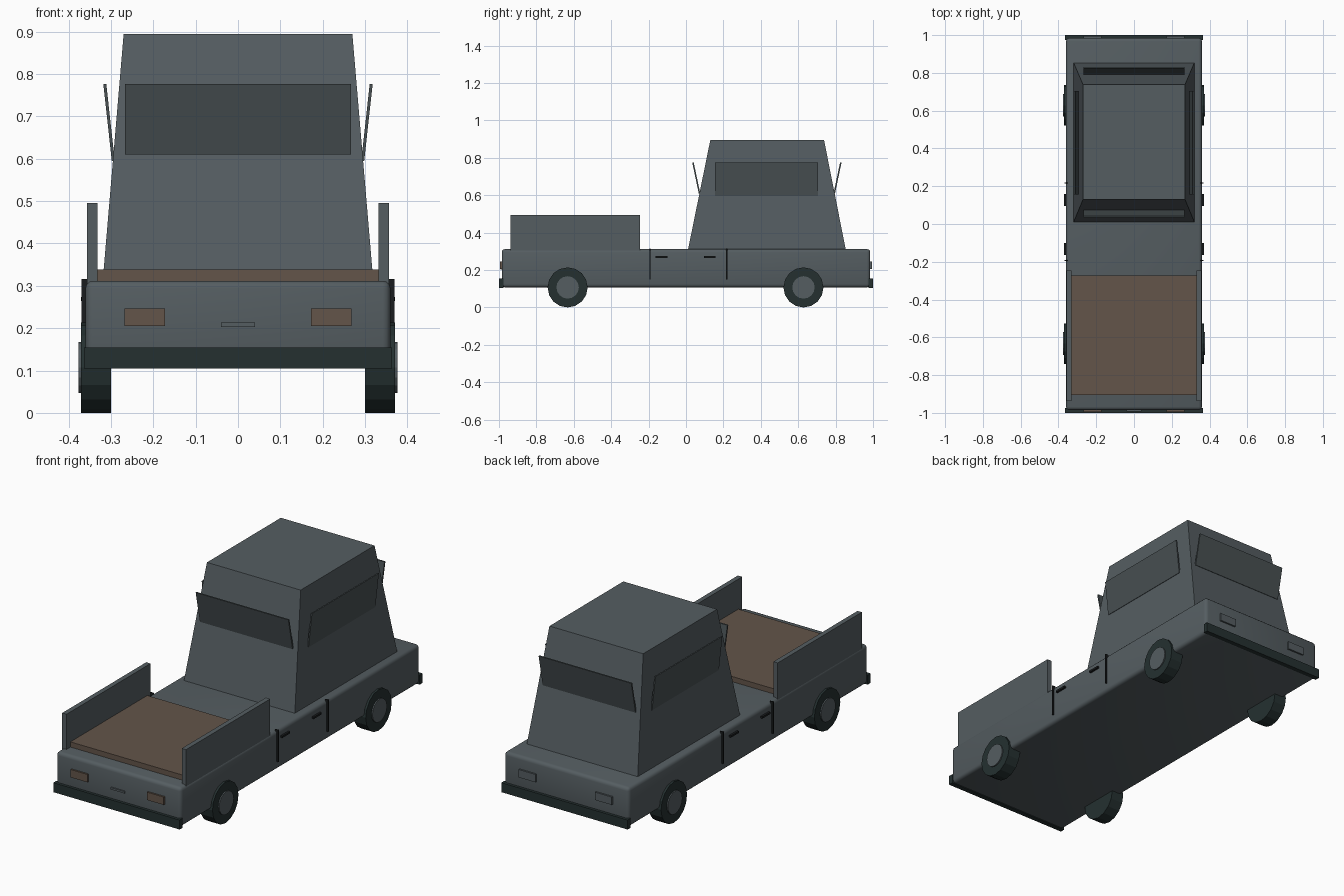
import bpy, bmesh, math
from mathutils import Matrix

if "Cube" in bpy.data.objects:
    bpy.data.objects.remove(bpy.data.objects["Cube"])


def material(name, rgb):
    m = bpy.data.materials.new(name)
    m.use_nodes = True
    m.diffuse_color = (*rgb, 1)
    m.node_tree.nodes["Principled BSDF"].inputs["Base Color"].default_value = (*rgb, 1)
    return m


GREY = material("slate grey paint", (0.09, 0.11, 0.12))
GLASS = material("dark glass", (0.065, 0.08, 0.085))
RUBBER = material("dark rubber", (0.018, 0.03, 0.03))
BROWN = material("brown wood", (0.125, 0.09, 0.067))
BLACK = material("black trim", (0.01, 0.012, 0.013))


def finish(name, bm, mat):
    bmesh.ops.recalc_face_normals(bm, faces=bm.faces)
    mesh = bpy.data.meshes.new(name)
    bm.to_mesh(mesh)
    bm.free()
    mesh.materials.append(mat)
    ob = bpy.data.objects.new(name, mesh)
    bpy.context.collection.objects.link(ob)
    return ob


def box(name, x, y, z, mat, bevel=0):
    """Box from (min, max) ranges."""
    bm = bmesh.new()
    bmesh.ops.create_cube(bm, size=1)
    for v in bm.verts:
        v.co = [r[0] if c < 0 else r[1] for c, r in zip(v.co, (x, y, z))]
    if bevel:
        bmesh.ops.bevel(bm, geom=bm.edges[:], offset=bevel, segments=3,
                        profile=0.5, affect='EDGES')
    return finish(name, bm, mat)


def side(s, a, b):
    return tuple(sorted((s * a, s * b)))


def disc(name, s, x, y, radius, mat):
    """Wheel-like cylinder along x."""
    bm = bmesh.new()
    bmesh.ops.create_cone(bm, cap_ends=True, segments=16, radius1=radius,
                          radius2=radius, depth=x[1] - x[0])
    turn = Matrix.Rotation(math.pi / 2, 4, 'Y')
    bm.transform(Matrix.Translation((s * sum(x) / 2, y, 0.107)) @ turn)
    return finish(name, bm, mat)


def shear_out(ob, axis, amount, base):
    """Lean a plate outward as it rises."""
    for v in ob.data.vertices:
        v.co[axis] += amount * (v.co.z - base)


# Body with rounded edges
body = box("body", (-0.36, 0.36), (-0.985, 0.985), (0.107, 0.312), GREY, 0.018)
for p in body.data.polygons:
    p.use_smooth = True
bpy.context.view_layer.objects.active = body
body.select_set(True)
bpy.ops.object.shade_smooth_by_angle(angle=math.radians(35))

# Tapered cab
cab = box("cab", (-0.32, 0.32), (0.01, 0.855), (0.305, 0.895), GREY)
for v in cab.data.vertices:
    if v.co.z > 0.5:
        v.co.x *= 0.27 / 0.32
        v.co.y = 0.13 if v.co.y < 0.4 else 0.738

# Windscreen and rear window lean outward, as do the side windows
front = box("windscreen", (-0.267, 0.267), (0.068, 0.076), (0.61, 0.776), GLASS)
shear_out(front, 1, -0.21, 0.61)
back = box("rear_window", (-0.267, 0.267), (0.789, 0.797), (0.61, 0.776), GLASS)
shear_out(back, 1, 0.21, 0.61)
for s, label in ((1, "left"), (-1, "right")):
    win = box(label + "_window", side(s, 0.291, 0.298), (0.155, 0.705),
              (0.595, 0.776), GLASS)
    shear_out(win, 0, s * 0.11, 0.595)

# Load bed floor and side boards
box("bed_floor", (-0.332, 0.332), (-0.905, -0.272), (0.30, 0.339), BROWN)
for s, label in ((1, "left"), (-1, "right")):
    box(label + "_bed_board", side(s, 0.332, 0.357), (-0.937, -0.245),
        (0.30, 0.495), GREY)

# Bumpers and lamps
for s, label, lamp in ((-1, "front", BROWN), (1, "rear", GREY)):
    box(label + "_bumper", (-0.364, 0.364), side(s, 0.975, 1.0), (0.105, 0.154), RUBBER)
    for t, hand in ((1, "left"), (-1, "right")):
        box(f"{label}_{hand}_lamp", side(t, 0.172, 0.268), side(s, 0.97, 0.994),
            (0.205, 0.246), lamp)
box("front_latch", (-0.04, 0.04), (-0.992, -0.97), (0.203, 0.213), GREY)

# Wheels, door seams and door handles
for s, label in ((1, "left"), (-1, "right")):
    for y, end in ((-0.633, "front"), (0.628, "rear")):
        disc(f"{end}_{label}_tyre", s, (0.30, 0.371), y, 0.107, RUBBER)
        disc(f"{end}_{label}_hub", s, (0.35, 0.377), y, 0.06, GREY)
    for y, end in ((-0.193, "front"), (0.218, "rear")):
        box(f"{end}_{label}_door_seam", side(s, 0.35, 0.369),
            (y - 0.003, y + 0.003), (0.15, 0.316), BLACK)
    for y, end in ((-0.132, "front"), (0.127, "rear")):
        box(f"{end}_{label}_door_handle", side(s, 0.35, 0.371),
            (y - 0.032, y + 0.032), (0.264, 0.274), BLACK)
